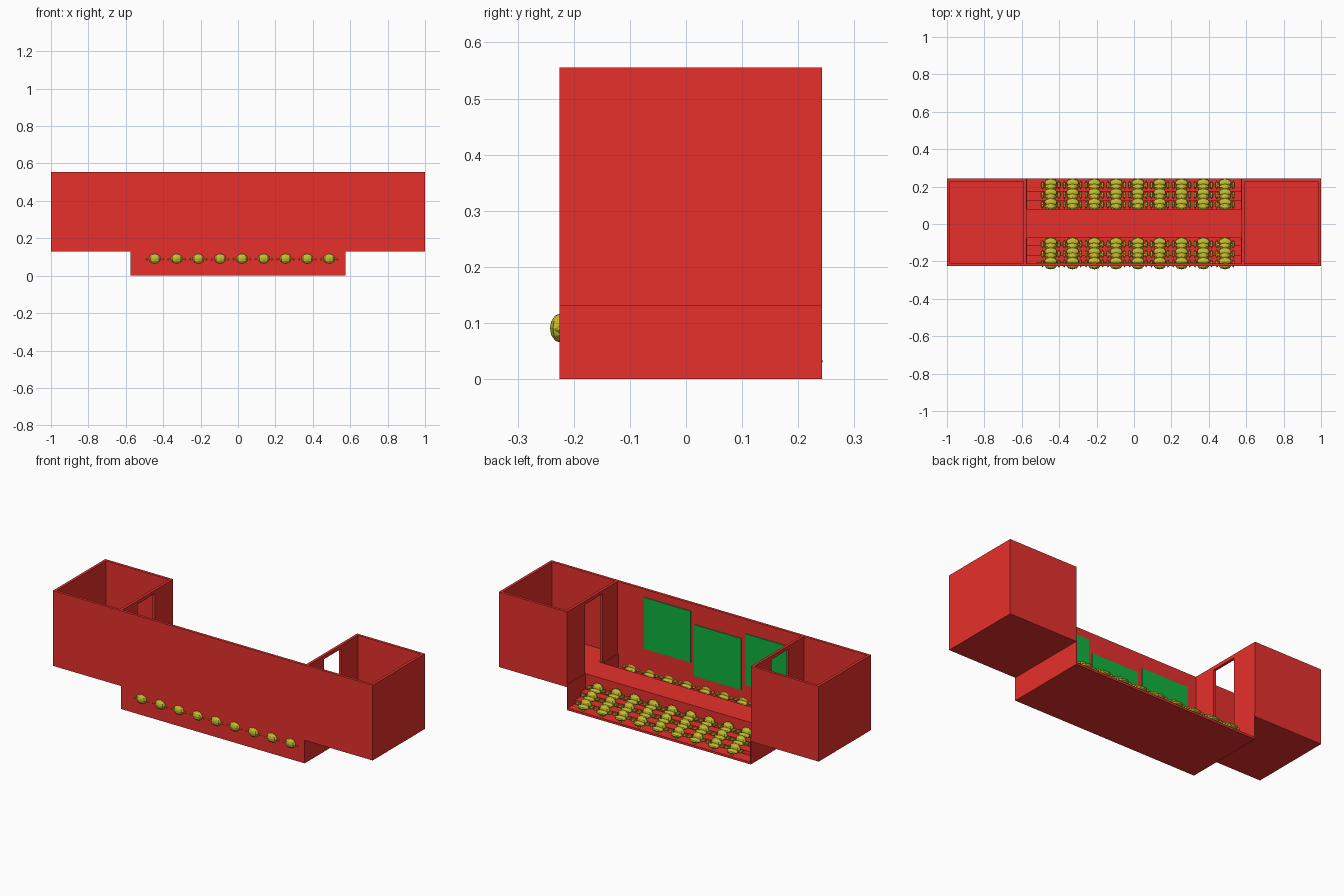
import bpy, bmesh
from mathutils import Matrix

if "Cube" in bpy.data.objects:
    bpy.data.objects.remove(bpy.data.objects["Cube"])


def material(name, color):
    m = bpy.data.materials.new(name)
    m.diffuse_color = (*color, 1)
    m.use_nodes = True
    m.node_tree.nodes["Principled BSDF"].inputs["Base Color"].default_value = m.diffuse_color
    return m


RED = material("red_paint", (0.8, 0.03, 0.025))
GREEN = material("green_screen", (0.005, 0.45, 0.05))
YELLOW = material("yellow_fabric", (0.55, 0.52, 0.03))


def add_object(name, mesh, mat=None):
    ob = bpy.data.objects.new(name, mesh)
    bpy.context.collection.objects.link(ob)
    if mat:
        mesh.materials.append(mat)
    return ob


def box_into(bm, x0, x1, y0, y1, z0, z1):
    mat = Matrix.Translation(((x0 + x1) / 2, (y0 + y1) / 2, (z0 + z1) / 2))
    mat = mat @ Matrix.Diagonal((abs(x1 - x0), y1 - y0, z1 - z0, 1))
    bmesh.ops.create_cube(bm, size=1, matrix=mat)


def blob_into(bm, center, radii, seg=8, rings=6):
    mat = Matrix.Translation(center) @ Matrix.Diagonal((*radii, 1))
    bmesh.ops.create_uvsphere(bm, u_segments=seg, v_segments=rings, radius=1, matrix=mat)


def finish(bm, name, mat):
    me = bpy.data.meshes.new(name)
    bm.to_mesh(me)
    bm.free()
    return add_object(name, me, mat)


def boxes(name, mat, *dims):
    bm = bmesh.new()
    for d in dims:
        box_into(bm, *d)
    return finish(bm, name, mat)


Y0, Y1, TOP, BASE, T = -0.2255, 0.2425, 0.555, 0.13, 0.015
XI = 0.575          # half length of the hall
AISLE = (-0.075, 0.08)
FLOOR = BASE + T

# Front wall and hall floor
boxes("front_wall", RED, (-1, 1, Y0, Y0 + T, BASE, TOP),
      (-XI, XI, Y0, Y0 + T, 0, BASE))
boxes("hall_floor", RED, (-XI, XI, Y0 + T, Y1, 0, 0.012))

# Raised central walkway
boxes("walkway", RED, (-XI, XI, AISLE[0], AISLE[1], 0.012, FLOOR))

# End rooms, open at the top, with a doorway to the walkway
for s, side in ((-1, "left"), (1, "right")):
    boxes(side + "_room", RED,
          (s * XI, s * 1, Y0 + T, Y1, BASE, FLOOR),
          (s * (1 - T), s * 1, Y0 + T, Y1, FLOOR, TOP),
          (s * XI, s * (1 - T), Y1 - T, Y1, FLOOR, TOP),
          (s * XI, s * (XI + T), Y0 + T, AISLE[0], FLOOR, TOP),
          (s * XI, s * (XI + T), AISLE[1], Y1 - T, FLOOR, TOP),
          (s * XI, s * (XI + T), AISLE[0], AISLE[1], TOP - 0.02, TOP))
    boxes(side + "_hall_end", RED,
          (s * (XI - 0.004), s * XI, Y0 + T, Y1, 0, FLOOR))

# Screens on the inside of the front wall
for i, (x, z) in enumerate(((0.115, 0.22), (-0.20, 0.15), (-0.52, 0.184))):
    boxes("screen_%d" % (i + 1), GREEN,
          (x, x + 0.293, Y0 + T, Y0 + T + 0.004, z, z + 0.29))

# Stepped seating tiers on both sides of the walkway
ROWS, PITCH, DROP = 3, 0.052, 0.025
for name, start, end in (("front", Y0 + T, AISLE[0]), ("back", AISLE[1], Y1)):
    boxes(name + "_tiers", RED,
          (-XI, XI, start, start + 0.045, 0.012, 0.058),
          (-XI, XI, start + 0.045, start + 0.097, 0.012, 0.033))

# One low-poly chair: backrest, cushion, armrests, pedestal
bm = bmesh.new()
blob_into(bm, (0, 0, 0.033), (0.033, 0.019, 0.026))
blob_into(bm, (0, 0.024, 0.024), (0.034, 0.024, 0.012))
for s in (-1, 1):
    blob_into(bm, (s * 0.044, 0.012, 0.03), (0.008, 0.022, 0.008), 6, 4)
    box_into(bm, s * 0.030, s * 0.050, 0.006, 0.014, 0.022, 0.028)
bmesh.ops.create_cone(bm, cap_ends=True, segments=6, radius1=0.009, radius2=0.006,
                      depth=0.022, matrix=Matrix.Translation((0, 0.026, 0.009)))
chair_mesh = bpy.data.meshes.new("chair")
bm.to_mesh(chair_mesh)
bm.free()
chair_mesh.materials.append(YELLOW)

# Rows of chairs, all facing the back, descending row by row
for block, y in (("front", -0.2235), ("back", 0.092)):
    for r in range(ROWS):
        for c in range(9):
            ob = add_object("%s_chair_%d_%d" % (block, r + 1, c + 1), chair_mesh)
            ob.location = (-0.445 + 0.1165 * c, y + PITCH * r, 0.058 - DROP * r)
